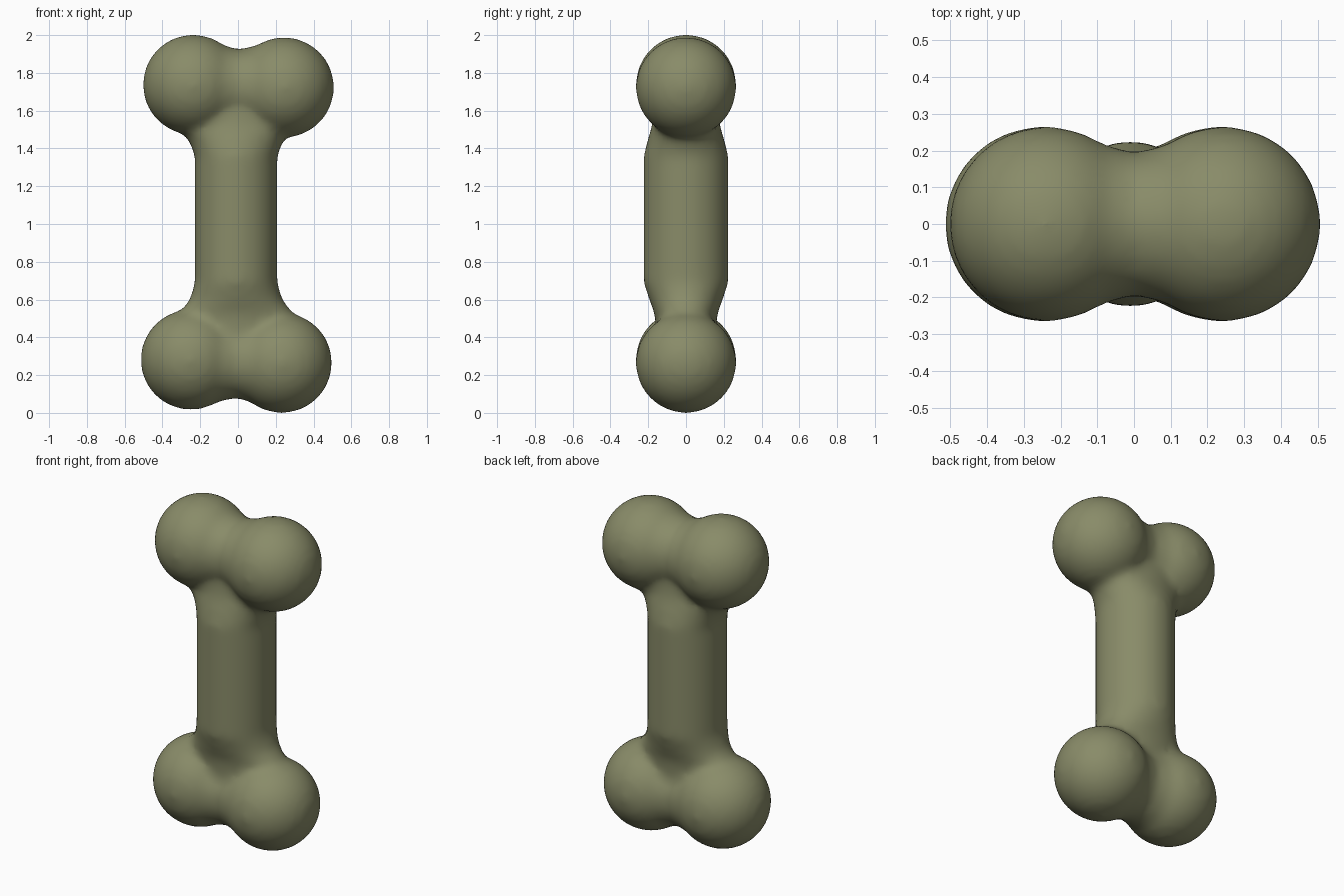
import bpy, bmesh
from math import sin, cos, pi, radians
from mathutils import Matrix, Vector

if "Cube" in bpy.data.objects:
    bpy.data.objects.remove(bpy.data.objects["Cube"])

bm = bmesh.new()


def knob(x, z, r=0.266):
    bmesh.ops.create_icosphere(bm, subdivisions=4, radius=r,
                               matrix=Matrix.Translation((x, 0, z)))


def loft(sections, point, n=32):
    """Closed tube through elliptical sections (position, half size a, half size b)."""
    rings = [[bm.verts.new(point(p, a * cos(2 * pi * i / n), b * sin(2 * pi * i / n)))
              for i in range(n)] for p, a, b in sections]
    for lo, hi in zip(rings, rings[1:]):
        for i in range(n):
            j = (i + 1) % n
            bm.faces.new((lo[i], lo[j], hi[j], hi[i]))
    bm.faces.new(rings[0][::-1])
    bm.faces.new(rings[-1])


# four rounded knuckles
top, bottom = [(-0.238, 1.737), (0.243, 1.723)], [(-0.25, 0.282), (0.232, 0.265)]
for x, z in top + bottom:
    knob(x, z)

# shaft, flaring sideways and thinning front to back at each end
loft([(0.27, 0.28, 0.15), (0.52, 0.31, 0.165), (0.60, 0.245, 0.195), (0.69, 0.219, 0.225),
      (1.36, 0.219, 0.225), (1.44, 0.25, 0.205), (1.52, 0.315, 0.18), (1.73, 0.28, 0.16)],
     lambda p, a, b: Vector((-0.01 + a, b, p)))

# bridges filling the saddle between each pair of knuckles
for (x0, z0), (x1, z1) in (top, bottom):
    loft([(0.0, 0.22, 0.22), (0.22, 0.228, 0.228), (0.5, 0.195, 0.195),
          (0.78, 0.228, 0.228), (1.0, 0.22, 0.22)],
         lambda p, a, b: Vector((x0 + (x1 - x0) * p, a, z0 + (z1 - z0) * p + b)))

bmesh.ops.recalc_face_normals(bm, faces=bm.faces)
mesh = bpy.data.meshes.new("bone")
bm.to_mesh(mesh)
bm.free()
bone = bpy.data.objects.new("bone", mesh)
bpy.context.collection.objects.link(bone)

# fuse the parts and soften the joins
fuse = bone.modifiers.new("fuse", 'REMESH')
fuse.mode = 'VOXEL'
fuse.voxel_size = 0.022
fuse.use_smooth_shade = True
soft = bone.modifiers.new("soften", 'SMOOTH')
soft.factor = 0.5
soft.iterations = 10

# olive finish
mat = bpy.data.materials.new("olive")
mat.diffuse_color = (0.25, 0.26, 0.14, 1)
mat.use_nodes = True
mat.node_tree.nodes["Principled BSDF"].inputs["Base Color"].default_value = mat.diffuse_color
mesh.materials.append(mat)
